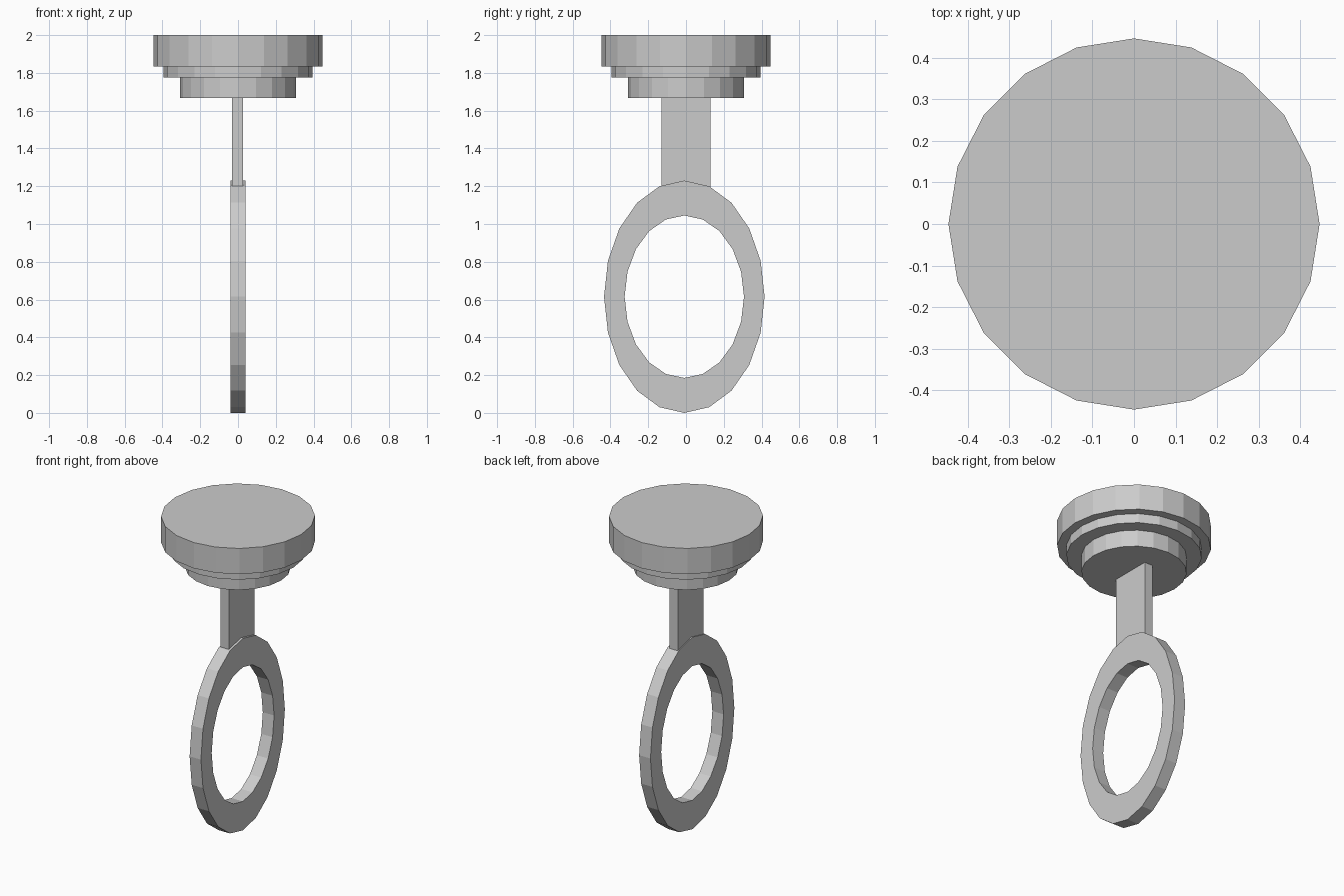
import bpy, bmesh
from math import sin, cos, pi

if "Cube" in bpy.data.objects:
    bpy.data.objects.remove(bpy.data.objects["Cube"])

SIDES = 20


def finish(name, bm):
    bmesh.ops.recalc_face_normals(bm, faces=bm.faces[:])
    mesh = bpy.data.meshes.new(name)
    bm.to_mesh(mesh)
    bm.free()
    obj = bpy.data.objects.new(name, mesh)
    bpy.context.collection.objects.link(obj)
    return obj


def disc(name, radius, z0, z1):
    bm = bmesh.new()
    loops = [[bm.verts.new((radius * cos(2 * pi * i / SIDES),
                            radius * sin(2 * pi * i / SIDES), z))
              for i in range(SIDES)] for z in (z0, z1)]
    for loop in loops:
        bm.faces.new(loop)
    for i in range(SIDES):
        j = (i + 1) % SIDES
        bm.faces.new((loops[0][i], loops[0][j], loops[1][j], loops[1][i]))
    return finish(name, bm)


def oval_ring(name, x0, x1, cy, cz, outer, inner):
    # rectangular cross-section swept around an ellipse in the YZ plane
    bm = bmesh.new()
    section = [(x0, outer), (x1, outer), (x1, inner), (x0, inner)]
    loops = [[bm.verts.new((x, cy + r[0] * cos(2 * pi * i / SIDES),
                            cz + r[1] * sin(2 * pi * i / SIDES)))
              for i in range(SIDES)] for x, r in section]
    for k in range(4):
        a, b = loops[k], loops[(k + 1) % 4]
        for i in range(SIDES):
            j = (i + 1) % SIDES
            bm.faces.new((a[i], a[j], b[j], b[i]))
    return finish(name, bm)


def box(name, lo, hi):
    bm = bmesh.new()
    bmesh.ops.create_cube(bm, size=1)
    for v in bm.verts:
        v.co = [l if c < 0 else h for c, l, h in zip(v.co, lo, hi)]
    return finish(name, bm)


# Stepped ceiling mount
disc("mount_plate", 0.447, 1.835, 2.0)
disc("mount_middle_step", 0.394, 1.775, 1.835)
disc("mount_lower_step", 0.306, 1.668, 1.775)

# Flat strap, sunk into the top of the ring
box("strap", (-0.033, -0.131, 1.1), (0.027, 0.13, 1.668))

# Oval hand ring
oval_ring("hand_ring", -0.039, 0.041, -0.009, 0.615, (0.425, 0.615), (0.316, 0.43))
